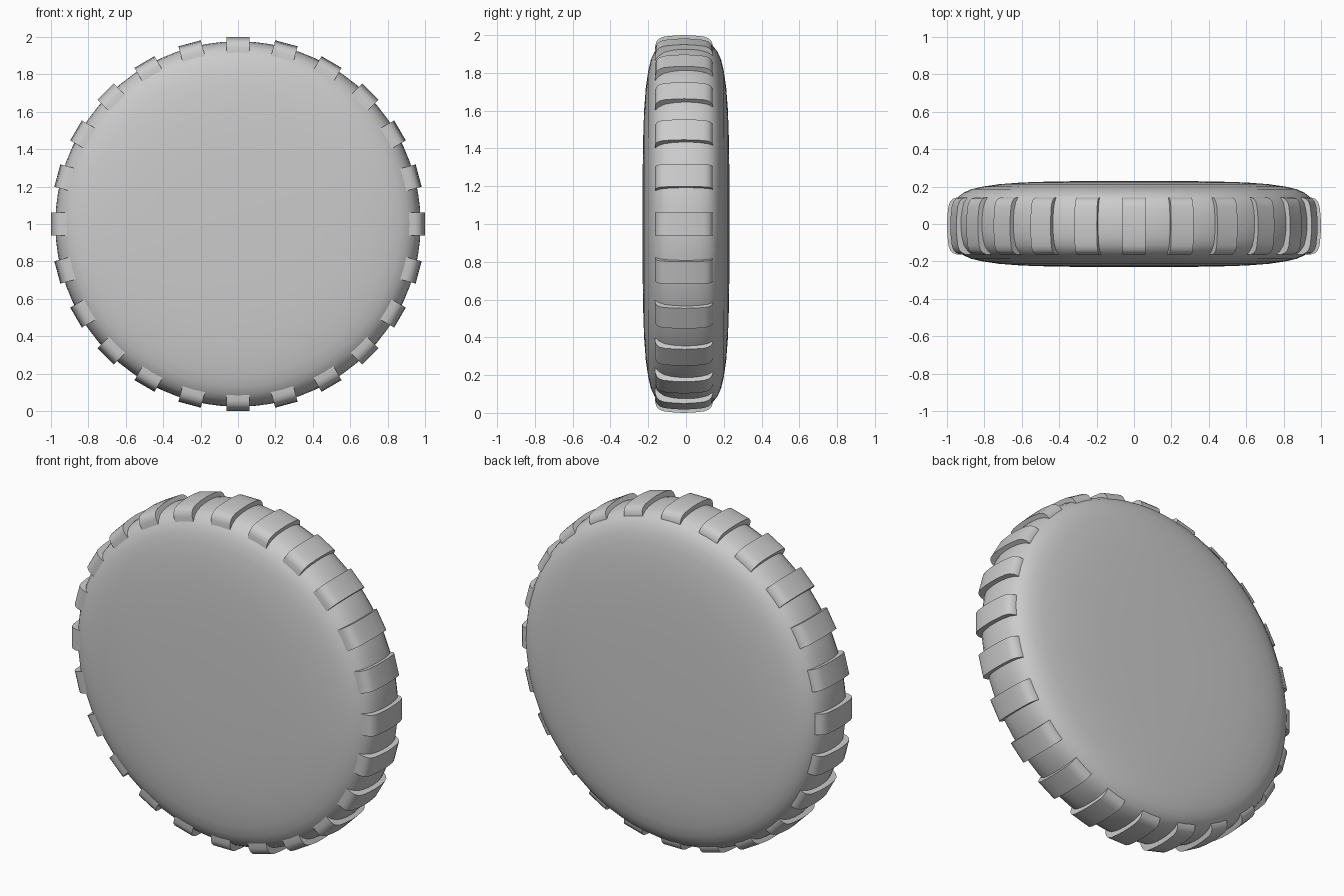
import bpy, bmesh, math
from mathutils import Matrix, Vector

if "Cube" in bpy.data.objects:
    bpy.data.objects.remove(bpy.data.objects["Cube"])

CENTRE = Matrix.Translation((0, 0, 1))


def finish(bm, name, angle):
    bmesh.ops.remove_doubles(bm, verts=bm.verts, dist=1e-5)
    bmesh.ops.recalc_face_normals(bm, faces=bm.faces)
    me = bpy.data.meshes.new(name)
    bm.to_mesh(me)
    bm.free()
    ob = bpy.data.objects.new(name, me)
    bpy.context.collection.objects.link(ob)
    ob.matrix_world = CENTRE
    bpy.ops.object.select_all(action='DESELECT')
    ob.select_set(True)
    bpy.context.view_layer.objects.active = ob
    bpy.ops.object.shade_smooth_by_angle(angle=math.radians(angle))
    return ob


# Domed tyre body: half profile (radius, half width), mirrored and spun about y
half = [(0, .23), (.25, .23), (.45, .227), (.6, .222), (.72, .213), (.81, .2),
        (.87, .186), (.91, .168), (.94, .145), (.96, .115), (.971, .075), (.976, .035)]
profile = [(r, -w) for r, w in half] + [(.977, 0)] + [(r, w) for r, w in reversed(half)]
bm = bmesh.new()
vs = [bm.verts.new((r, y, 0)) for r, y in profile]
es = [bm.edges.new(p) for p in zip(vs, vs[1:])]
bmesh.ops.spin(bm, geom=vs + es, cent=(0, 0, 0), axis=(0, 1, 0),
               angle=math.tau, steps=72, use_merge=True)
finish(bm, "tyre_body", 60)

# Tread lugs: rounded cross-section (y, radius) extruded to the lug width
lug = [(-.163, .90), (-.163, .945), (-.155, .968), (-.14, .983), (-.115, .992), (-.06, .998),
       (-.01, 1.0), (.04, .998), (.095, .992), (.12, .983), (.135, .968), (.143, .945), (.143, .90)]
bm = bmesh.new()
for i in range(24):
    rot = Matrix.Rotation(math.tau * i / 24, 4, 'Y')
    face = bm.faces.new([bm.verts.new(rot @ Vector((-.062, y, r))) for y, r in lug])
    ext = bmesh.ops.extrude_face_region(bm, geom=[face])
    new = [v for v in ext["geom"] if isinstance(v, bmesh.types.BMVert)]
    bmesh.ops.translate(bm, verts=new, vec=rot @ Vector((.124, 0, 0)))
    if not face.is_valid:
        continue
finish(bm, "tread_lugs", 40)
